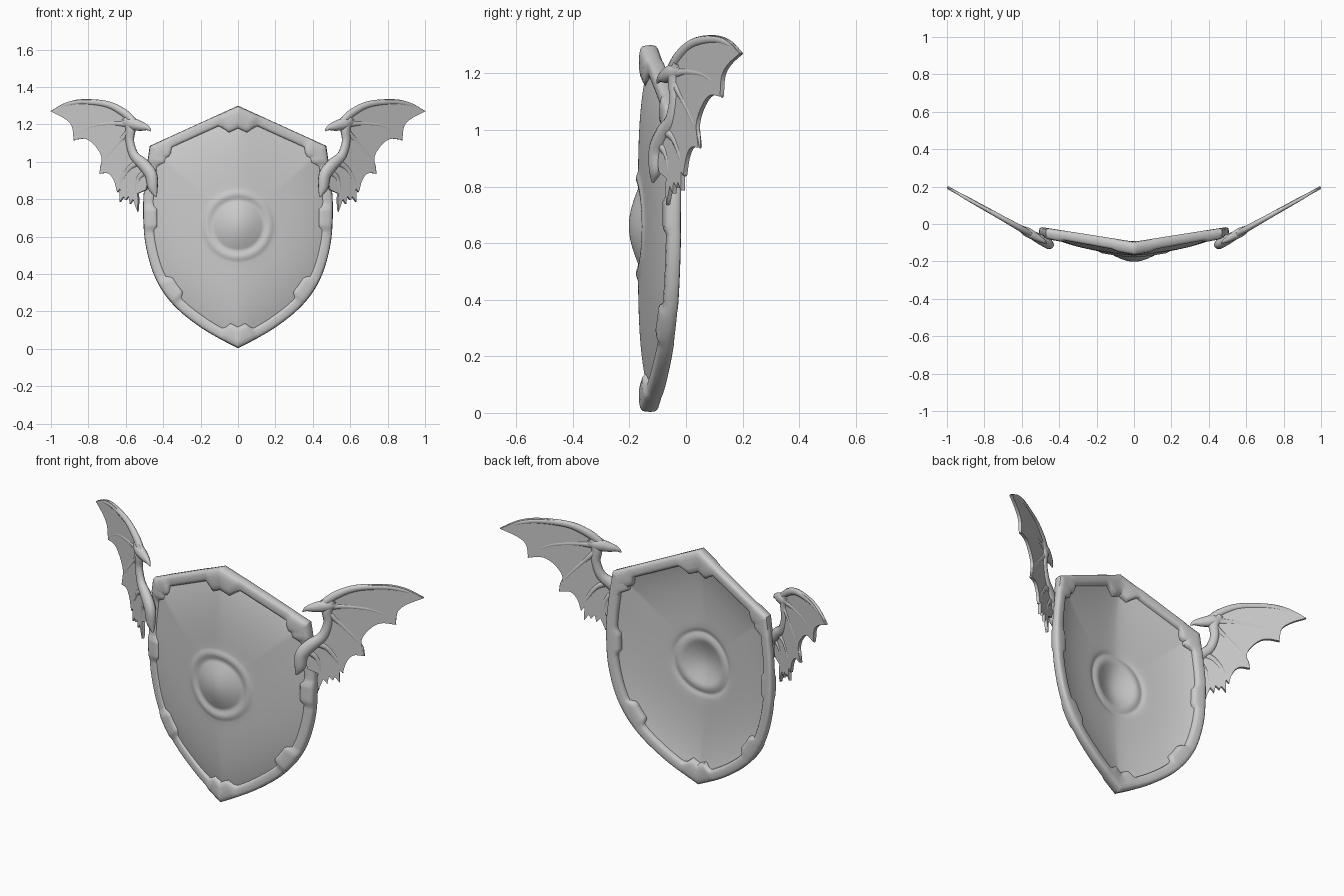
import bpy, bmesh, math
from mathutils import Vector

if "Cube" in bpy.data.objects:
    bpy.data.objects.remove(bpy.data.objects["Cube"])

stone = bpy.data.materials.new("light_grey")
stone.diffuse_color = (0.6, 0.6, 0.6, 1)
stone.use_nodes = True
stone.node_tree.nodes["Principled BSDF"].inputs["Base Color"].default_value = stone.diffuse_color


def finish(bm, name, mirror=False, angle=40):
    bmesh.ops.recalc_face_normals(bm, faces=bm.faces)
    me = bpy.data.meshes.new(name)
    bm.to_mesh(me)
    bm.free()
    ob = bpy.data.objects.new(name, me)
    bpy.context.collection.objects.link(ob)
    me.materials.append(stone)
    if mirror:
        ob.modifiers.new("mirror", "MIRROR").use_mirror_merge = False
    bpy.ops.object.select_all(action="DESELECT")
    ob.select_set(True)
    bpy.context.view_layer.objects.active = ob
    bpy.ops.object.shade_smooth_by_angle(angle=math.radians(angle))
    return ob


def spline(pts, n):
    """Smooth curve through points (any dimension), n steps per span."""
    p = [Vector(q) for q in pts]
    p = [2 * p[0] - p[1]] + p + [2 * p[-1] - p[-2]]
    out = []
    for i in range(1, len(p) - 2):
        a, b, c, d = p[i - 1:i + 3]
        for k in range(n):
            t = k / n
            out.append(0.5 * (2 * b + (c - a) * t + (2 * a - 5 * b + 4 * c - d) * t * t
                              + (3 * b - a - 3 * c + d) * t ** 3))
    return out + [p[-2]]


def bridge(bm, a, b):
    n = len(a)
    for i in range(n):
        bm.faces.new((a[i], a[(i + 1) % n], b[(i + 1) % n], b[i]))


# Shield outline, clockwise from the top point
top, corner = Vector((0, 1.30)), Vector((0.472, 1.085))
half = [top.lerp(corner, i / 30) for i in range(30)]
half += spline([(0.472, 1.085), (0.487, 0.98), (0.505, 0.82), (0.506, 0.68), (0.493, 0.55), (0.455, 0.41),
                (0.395, 0.295), (0.31, 0.2), (0.2, 0.115), (0.1, 0.055), (0, 0.003)], 8)
outline = half + [Vector((-p.x, p.y)) for p in reversed(half[1:-1])]
N = len(outline)


def fold(x, soft=0.0):
    return -0.125 + 0.17 * math.sqrt(x * x + soft * soft)


# Raised rim, wider at the reinforcing plates: (x, z, radius, extra width)
plates = [(0, 1.30, 0.11, 0.055), (0.472, 1.085, 0.08, 0.04), (0.505, 0.70, 0.05, 0.018),
          (0.40, 0.29, 0.06, 0.03), (0, 0, 0.10, 0.045)]
bm = bmesh.new()
rings = []
for i, p in enumerate(outline):
    d0 = (p - outline[i - 1]).normalized()
    d1 = (outline[(i + 1) % N] - p).normalized()
    t = (d0 + d1).normalized()
    inward = Vector((t.y, -t.x)) / max(0.6, t.dot(d1))
    extra = lift = 0
    for px, pz, r, w in plates:
        d = math.hypot(abs(p.x) - px, p.y - pz)
        k = min(1, max(0, (r + 0.02 - d) / 0.02))
        extra = max(extra, k * w)
        lift = max(lift, k * 0.010)
    width = 0.058 + extra
    h = 0.031 - 0.012 * abs(p.x)
    ring = []
    for k in range(14):
        a = 2 * math.pi * k / 14
        c, s = math.cos(a), math.sin(a)
        u = width * (0.5 - 0.5 * math.copysign(abs(c) ** 0.6, c))
        v = math.copysign(abs(s) ** 0.6, s)
        q = p + inward * u
        ring.append(bm.verts.new((q.x, fold(q.x) - v * h - (lift if v > 0.05 else 0), q.y)))
    rings.append(ring)
for i in range(N):
    bridge(bm, rings[i], rings[(i + 1) % N])
finish(bm, "shield_rim", angle=50)

# Domed panel with a round boss, rings blending from circles to the outline
mid = Vector((0, 0.66))
levels = [("c", 0.2 * i / 20) for i in range(1, 21)] + [("o", i / 12) for i in range(1, 13)]
bm = bmesh.new()


def panel_y(q, s):
    r = (q - mid).length
    y = fold(q.x, 0.06) - 0.045 * (1 - s ** 4)
    if r < 0.13:
        y -= 0.032 * math.cos(math.pi * r / 0.26)
    return y - 0.008 * math.exp(-((r - 0.168) / 0.016) ** 2)


centre = bm.verts.new((0, panel_y(mid, 0), mid.y))
rings = []
for kind, val in levels:
    ring = []
    for p in outline:
        edge = (p - mid) * 0.945
        circle = edge.normalized() * 0.2
        off = circle * (val / 0.2) if kind == "c" else circle.lerp(edge, val)
        q = mid + off
        ring.append(bm.verts.new((q.x, panel_y(q, off.length / edge.length), q.y)))
    rings.append(ring)
for i in range(N):
    bm.faces.new((centre, rings[0][i], rings[0][(i + 1) % N]))
for a, b in zip(rings, rings[1:]):
    bridge(bm, a, b)
panel = finish(bm, "shield_panel", angle=60)
sol = panel.modifiers.new("thickness", "SOLIDIFY")
sol.thickness, sol.offset = 0.02, 0

# Wings lie in a plane swept backwards
SL = 0.56
NORMAL = Vector((SL, -1, 0)).normalized()


def wing_point(x, z):
    return Vector((x, 0.197 - SL * (1 - x), z))


# Wing membrane: scalloped, tattered sheet
upper = spline([(0.52, 1.205), (0.60, 1.272), (0.70, 1.32), (0.83, 1.333), (0.92, 1.315), (0.998, 1.27)], 5)
scallops = [[(0.998, 1.27), (0.925, 1.232), (0.885, 1.19), (0.875, 1.118)],
            [(0.875, 1.118), (0.81, 1.122), (0.76, 1.085), (0.725, 1.02), (0.738, 0.937)],
            [(0.738, 0.937), (0.69, 0.938), (0.66, 0.90), (0.643, 0.838)]]
edge = upper[:]
for s in scallops:
    edge += spline(s, 4)[1:]
edge += [Vector(p) for p in [(0.628, 0.855), (0.63, 0.785), (0.608, 0.815), (0.60, 0.795), (0.582, 0.815),
                             (0.575, 0.775), (0.558, 0.80), (0.535, 0.735), (0.53, 0.80), (0.535, 0.83),
                             (0.49, 0.85), (0.47, 0.93), (0.50, 1.0), (0.55, 1.05), (0.567, 1.11), (0.555, 1.17)]]
bm = bmesh.new()
face = bm.faces.new([bm.verts.new(wing_point(*p) + NORMAL * 0.008) for p in edge])
ext = bmesh.ops.extrude_face_region(bm, geom=[face], use_keep_orig=True)
for v in ext["geom"]:
    if isinstance(v, bmesh.types.BMVert):
        v.co -= NORMAL * 0.016
bmesh.ops.triangulate(bm, faces=bm.faces)
finish(bm, "wing_membrane", mirror=True, angle=30)


# Wing bones: tapered tubes along (x, z, radius) paths
def bone(name, pts, flat=0.8, lift=0.0, seg=10):
    path = spline(pts, 6)
    bm = bmesh.new()
    rings = []
    for i, p in enumerate(path):
        d = path[min(i + 1, len(path) - 1)] - path[max(i - 1, 0)]
        side = Vector((-d.y, -d.y * SL, d.x)).normalized()
        c = wing_point(p.x, p.y) + NORMAL * lift
        r = max(p.z, 0.002)
        rings.append([bm.verts.new(c + side * r * math.cos(2 * math.pi * k / seg)
                                   + NORMAL * r * flat * math.sin(2 * math.pi * k / seg)) for k in range(seg)])
    for a, b in zip(rings, rings[1:]):
        bridge(bm, a, b)
    bm.faces.new(rings[0])
    bm.faces.new(rings[-1])
    finish(bm, name, mirror=True, angle=60)


bone("wing_arm", [(0.438, 0.815, 0.006), (0.455, 0.86, 0.028), (0.465, 0.93, 0.035), (0.505, 0.985, 0.034),
                  (0.555, 1.035, 0.027), (0.578, 1.11, 0.024), (0.575, 1.18, 0.028), (0.60, 1.235, 0.022)])
bone("wing_claw", [(0.62, 1.215, 0.012), (0.575, 1.205, 0.032), (0.525, 1.192, 0.027), (0.487, 1.182, 0.015),
                   (0.466, 1.165, 0.003)])
bone("wing_leading_bone", [(0.55, 1.205, 0.022), (0.61, 1.262, 0.022), (0.70, 1.307, 0.018), (0.83, 1.32, 0.015),
                           (0.92, 1.304, 0.012), (0.998, 1.27, 0.003)])
bone("wing_finger_upper", [(0.575, 1.20, 0.02), (0.66, 1.205, 0.014), (0.76, 1.195, 0.012), (0.83, 1.165, 0.01),
                           (0.877, 1.115, 0.003)])
bone("wing_finger_middle", [(0.575, 1.17, 0.02), (0.63, 1.11, 0.014), (0.69, 1.04, 0.012), (0.725, 0.985, 0.009),
                            (0.738, 0.934, 0.003)])
bone("wing_finger_lower", [(0.52, 1.0, 0.022), (0.575, 0.97, 0.016), (0.615, 0.91, 0.013), (0.643, 0.836, 0.003)])
bone("wing_finger_inner", [(0.49, 0.95, 0.02), (0.53, 0.91, 0.015), (0.545, 0.83, 0.01), (0.535, 0.733, 0.003)])
